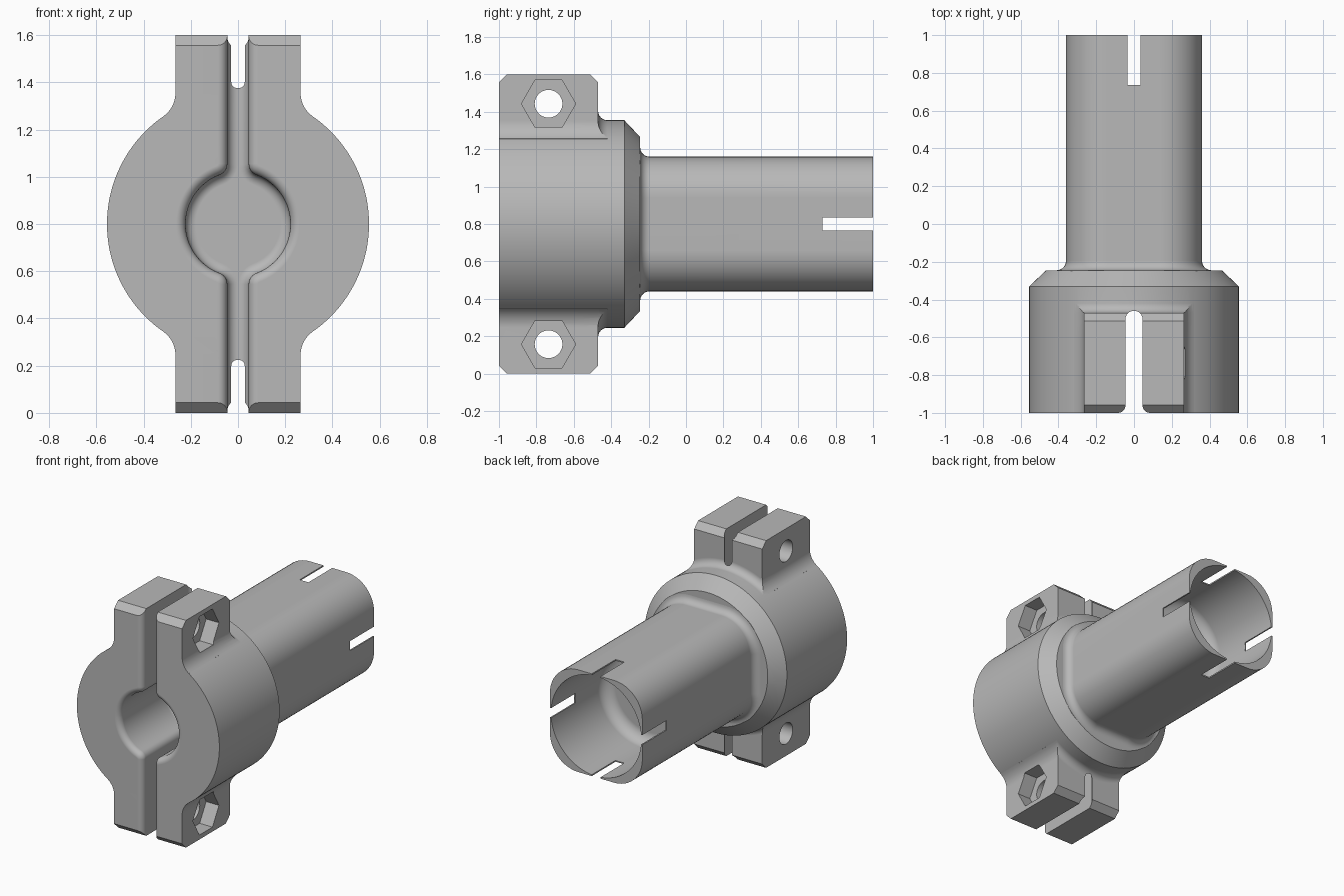
import bpy, bmesh
from math import sin, cos, pi, sqrt, atan2

if "Cube" in bpy.data.objects:
    bpy.data.objects.remove(bpy.data.objects["Cube"])

CZ = 0.8          # height of the bore axis
R = 0.555         # collar radius
LUG = 0.265       # half width of the lugs

grey = bpy.data.materials.new("plain_grey")
grey.use_nodes = True
grey.diffuse_color = (0.48, 0.48, 0.48, 1)
grey.node_tree.nodes["Principled BSDF"].inputs["Base Color"].default_value = (0.48, 0.48, 0.48, 1)


def loft(name, rings):
    """Solid skinned through rings that all have the same point count."""
    bm = bmesh.new()
    loops = [[bm.verts.new(p) for p in ring] for ring in rings]
    n = len(loops[0])
    for a, b in zip(loops, loops[1:]):
        for i in range(n):
            j = (i + 1) % n
            bm.faces.new((a[i], a[j], b[j], b[i]))
    bm.faces.new(loops[0])
    bm.faces.new(loops[-1])
    bmesh.ops.recalc_face_normals(bm, faces=bm.faces)
    mesh = bpy.data.meshes.new(name)
    bm.to_mesh(mesh)
    bm.free()
    mesh.materials.append(grey)
    ob = bpy.data.objects.new(name, mesh)
    bpy.context.collection.objects.link(ob)
    return ob


def arc(cx, cz, r, a0, a1, n=8):
    return [(cx + r * cos(a0 + (a1 - a0) * i / n),
             cz + r * sin(a0 + (a1 - a0) * i / n)) for i in range(n + 1)]


def section(pts, y):
    """Place an (x, z) section about the bore axis at depth y."""
    return [(x, y, CZ + z) for x, z in pts]


def mirror4(quarter):
    """Complete an upper-right quarter, listed from top to side."""
    right = quarter + [(x, -z) for x, z in reversed(quarter)]
    return right + [(-x, z) for x, z in reversed(right)]


def lathe(name, profile, n=128):
    circle = arc(0, 0, 1, 0, 2 * pi, n)[:-1]
    return loft(name, [section([(r * x, r * z) for x, z in circle], y) for y, r in profile])


def box(name, x, y0, y1, z):
    return loft(name, [section([(-x, -z), (x, -z), (x, z), (-x, z)], y) for y in (y0, y1)])


def combine(ob, tool, operation):
    mod = ob.modifiers.new("combine", "BOOLEAN")
    mod.operation, mod.solver, mod.object = operation, "EXACT", tool
    bpy.context.view_layer.update()
    mesh = bpy.data.meshes.new_from_object(
        ob.evaluated_get(bpy.context.evaluated_depsgraph_get()))
    ob.modifiers.clear()
    ob.data = mesh
    bpy.data.objects.remove(tool)


def finish(ob):
    bpy.ops.object.select_all(action="DESELECT")
    ob.select_set(True)
    bpy.context.view_layer.objects.active = ob
    bpy.ops.object.shade_smooth_by_angle(angle=pi / 6)
    mod = ob.modifiers.new("even_shading", "WEIGHTED_NORMAL")
    mod.keep_sharp = True


# Round collar with chamfered rear
collar = lathe("clamp_collar", [(-1, R), (-0.33, R), (-0.245, 0.465)])

# Lugs: strip section blending into the collar, with chamfered ends
f = 0.12
h = sqrt((R + f) ** 2 - (LUG + f) ** 2)
strip = mirror4([(LUG, 0.9)] + arc(LUG + f, h, f, pi, pi + atan2(h, LUG + f)) + [(0.25, 0.2)])


def lug_strip(name):
    return loft(name, [section(strip, y) for y in (-1.1, -0.4)])


c, y0, y1, top = 0.043, -1, -0.47, 0.8
side = [(y0, top - c), (y0 + c, top), (y1 - c, top), (y1, top - c)]
side += [(y, -z) for y, z in reversed(side)]
lugs = lug_strip("lugs")
combine(lugs, loft("chamfers", [[(x, y, CZ + z) for y, z in side] for x in (-0.5, 0.5)]), "INTERSECT")

# Fillet behind the lugs
e = 0.05
flare = lug_strip("lug_fillet")
curve = arc(y1 + e, R + e, e, pi, 1.5 * pi, 6)
combine(flare, lathe("flare", [(-0.6, R + e)] + curve), "INTERSECT")
combine(collar, lugs, "UNION")
combine(collar, flare, "UNION")


# Keyhole: front bore plus clamping slot, rounded at mouth and floor
def keyhole(o):
    w, r, k = 0.045 + o, 0.222 + o, 0.05 - o
    cx = w + k
    cz = sqrt((r + k) ** 2 - cx ** 2)
    a = atan2(cz, cx)
    return mirror4([(w, 1)] + arc(cx, cz, k, pi, pi + a, 6) + arc(0, 0, r, a, 0.02, 20)[1:])


m = 0.04
steps = [(-1.02, m)]
steps += [(-1 + m - m * cos(t), m - m * sin(t)) for t in [i * pi / 12 for i in range(7)]]
steps += [(-0.503 + 0.043 * sin(t), -0.043 * (1 - cos(t))) for t in [i * pi / 12 for i in range(7)]]
combine(collar, loft("keyhole", [section(keyhole(o), y) for y, o in steps]), "DIFFERENCE")

# Bolt holes with hexagonal nut pockets on the left side
for z in (0.157, 1.443):
    for x0, x1, r, n in ((-0.5, 0.5, 0.074, 48), (0.165, 0.5, 0.145, 6)):
        ring = arc(-0.735, z, r, 0, 2 * pi, n)[:-1]
        combine(collar, loft("bolt_hole", [[(x, y, zz) for y, zz in ring] for x in (x0, x1)]), "DIFFERENCE")
finish(collar)


# Rounded square tube, flaring where it meets the collar
def rounded_square(o):
    flat, r = 0.14, 0.22 + o
    return mirror4(arc(flat, flat, r, pi / 2, 0, 12))


flare_steps = [(-0.3, e)] + [(-0.245 + e * (1 - cos(t)), e * (1 - sin(t)))
                             for t in [i * pi / 12 for i in range(7)]]
tube = loft("square_tube", [section(rounded_square(o), y) for y, o in flare_steps + [(1, 0)]])

# Rear bore with rounded floor, and four end slots
bore = 0.352
floor = [(0.4 + 0.08 * (1 - cos(t)), bore - 0.08 * (1 - sin(t))) for t in [i * pi / 12 for i in range(7)]]
combine(tube, lathe("rear_bore", floor + [(1.1, bore)]), "DIFFERENCE")
combine(tube, box("upright_slot", 0.034, 0.735, 1.1, 0.6), "DIFFERENCE")
combine(tube, box("cross_slot", 0.6, 0.73, 1.1, 0.034), "DIFFERENCE")
finish(tube)
